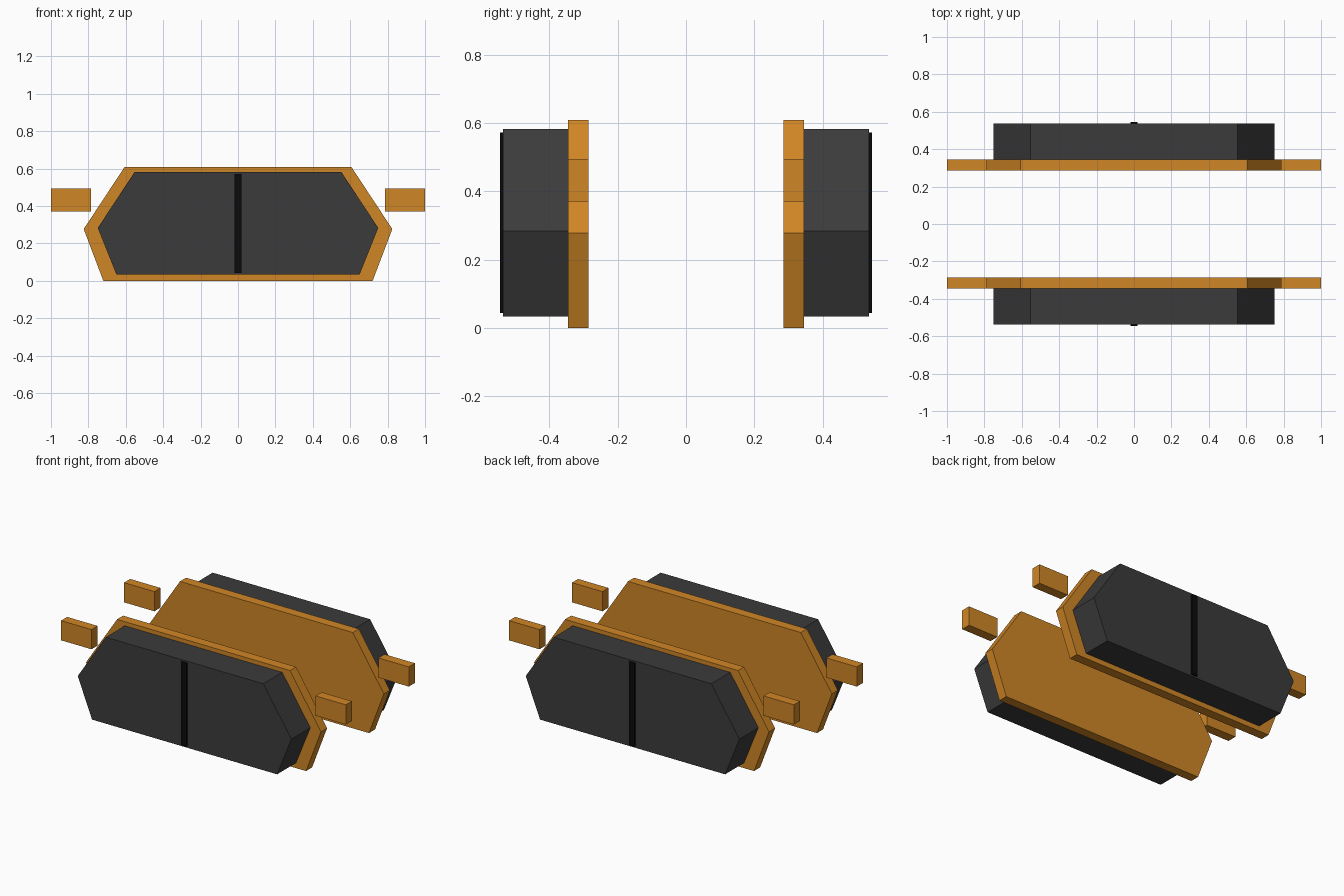
import bpy
import bmesh

old = bpy.data.objects.get("Cube")
if old:
    bpy.data.objects.remove(old, do_unlink=True)


def make_material(name, rgb):
    mat = bpy.data.materials.new(name)
    mat.use_nodes = True
    mat.diffuse_color = (*rgb, 1)
    mat.node_tree.nodes["Principled BSDF"].inputs["Base Color"].default_value = (*rgb, 1)
    return mat


ORANGE = make_material("orange metal", (0.63, 0.238, 0.019))
GREY = make_material("dark grey lining", (0.044, 0.044, 0.044))
BLACK = make_material("black groove", (0.003, 0.003, 0.003))


def extrude_profile(name, outline, y0, y1, mat):
    """Extrude an (x, z) outline from depth y0 to depth y1."""
    bm = bmesh.new()
    face = bm.faces.new([bm.verts.new((x, y0, z)) for x, z in outline])
    grown = bmesh.ops.extrude_face_region(bm, geom=[face], use_keep_orig=True)
    verts = [v for v in grown["geom"] if isinstance(v, bmesh.types.BMVert)]
    bmesh.ops.translate(bm, verts=verts, vec=(0, y1 - y0, 0))
    bmesh.ops.recalc_face_normals(bm, faces=bm.faces)
    mesh = bpy.data.meshes.new(name)
    bm.to_mesh(mesh)
    bm.free()
    mesh.materials.append(mat)
    obj = bpy.data.objects.new(name, mesh)
    bpy.context.collection.objects.link(obj)
    return obj


def symmetric(half):
    """Complete a right-hand half outline with its mirror image."""
    return half + [(-x, z) for x, z in reversed(half)]


def rectangle(x0, x1, z0, z1):
    return [(x0, z0), (x1, z0), (x1, z1), (x0, z1)]


plate = symmetric([(0.72, 0), (0.825, 0.277), (0.607, 0.608)])
lining = symmetric([(0.65, 0.033), (0.75, 0.283), (0.553, 0.582)])
groove = rectangle(-0.02, 0.02, 0.043, 0.572)

# Two facing pads, each with a plate, lining, centre strip and two ears
for side, s in (("front", -1), ("back", 1)):
    extrude_profile(side + "_backing_plate", plate, s * 0.285, s * 0.346, ORANGE)
    extrude_profile(side + "_friction_lining", lining, s * 0.346, s * 0.536, GREY)
    extrude_profile(side + "_centre_strip", groove, s * 0.536, s * 0.545, BLACK)
    for hand, m in (("left", 1), ("right", -1)):
        ear = rectangle(m * 0.787, m * 1.0, 0.37, 0.495)
        extrude_profile(f"{side}_{hand}_ear", ear, s * 0.285, s * 0.346, ORANGE)
